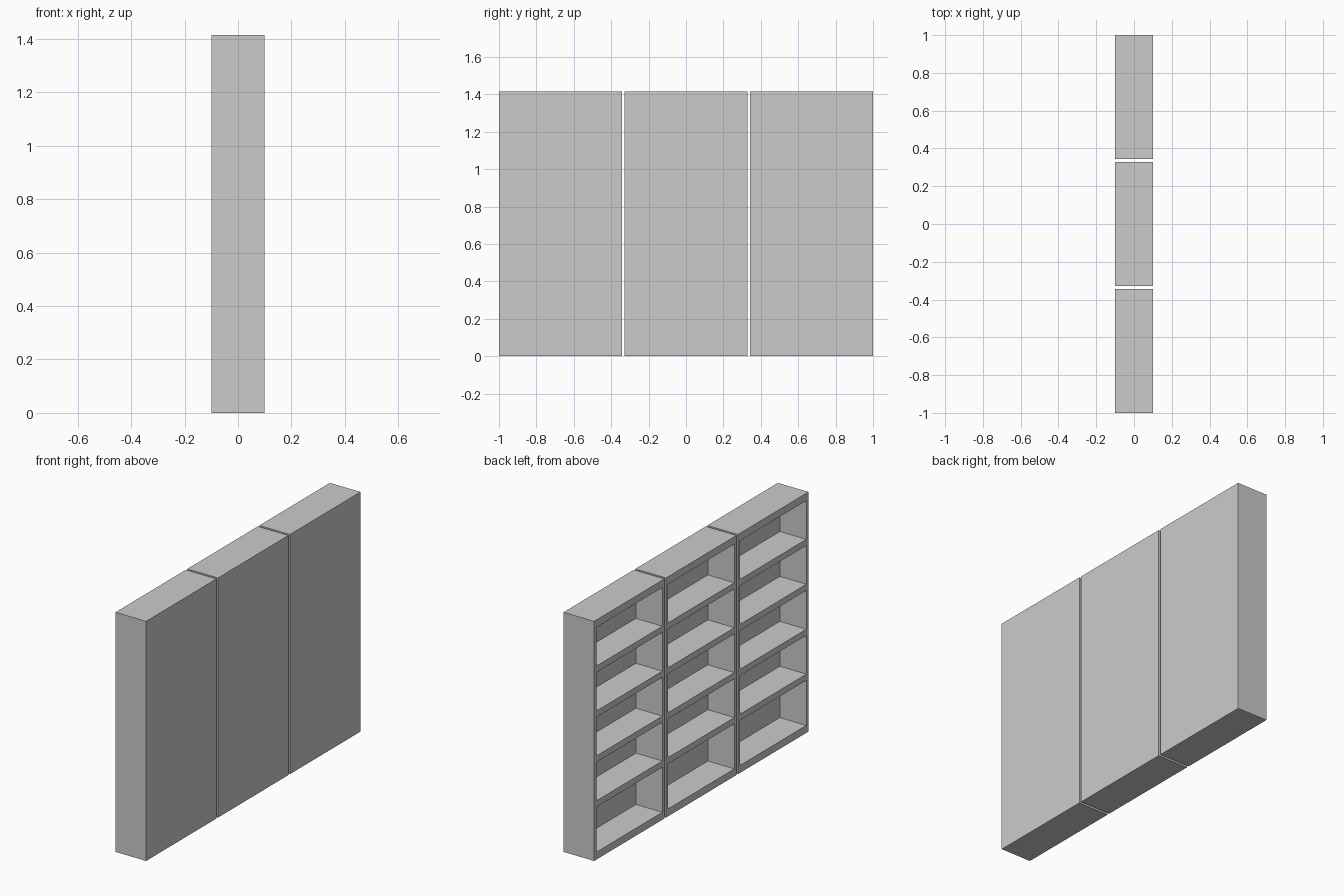
import bpy
import bmesh

if "Cube" in bpy.data.objects:
    bpy.data.objects.remove(bpy.data.objects["Cube"])

HEIGHT, DEPTH, WIDTH = 1.415, 0.2, 0.657
PITCH = 0.6715          # centre-to-centre spacing of the cases
SIDE, RAIL, SHELF = 0.02, 0.044, 0.037
TALL = 0.266            # bottom compartment height
INNER = 0.173           # compartment depth
COMPARTMENTS = 5


def row_heights():
    """Heights of every board edge, from floor to top."""
    short = (HEIGHT - 2 * RAIL - TALL - (COMPARTMENTS - 1) * SHELF) / (COMPARTMENTS - 1)
    zs = [0, RAIL, RAIL + TALL]
    for _ in range(COMPARTMENTS - 1):
        zs.append(zs[-1] + SHELF)
        zs.append(zs[-1] + short)
    return zs + [HEIGHT]


def bookcase(name, y):
    bm = bmesh.new()
    x0, x1 = -DEPTH / 2, DEPTH / 2
    half = WIDTH / 2
    ys = [-half, -half + SIDE, half - SIDE, half]
    zs = row_heights()

    # Open face: a grid of frame strips and compartment cells
    g = [[bm.verts.new((x0, b, z)) for b in ys] for z in zs]
    cells = []
    for r in range(len(zs) - 1):
        for c in range(3):
            f = bm.faces.new((g[r][c], g[r + 1][c], g[r + 1][c + 1], g[r][c + 1]))
            if c == 1 and r % 2 == 1:
                cells.append(f)

    # Outer sides, top, bottom and back
    bl, br, tr, tl = [bm.verts.new((x1, b, z)) for b, z in
                      ((-half, 0), (half, 0), (half, HEIGHT), (-half, HEIGHT))]
    bm.faces.new([row[0] for row in g] + [tl, bl])
    bm.faces.new([row[3] for row in g] + [tr, br])
    bm.faces.new(g[0] + [br, bl])
    bm.faces.new(g[-1] + [tr, tl])
    bm.faces.new((bl, br, tr, tl))

    # Push the compartments in, leaving the shelves between them
    new = bmesh.ops.extrude_discrete_faces(bm, faces=cells)["faces"]
    bmesh.ops.translate(bm, verts=[v for f in new for v in f.verts], vec=(INNER, 0, 0))

    bmesh.ops.recalc_face_normals(bm, faces=bm.faces[:])
    mesh = bpy.data.meshes.new(name)
    bm.to_mesh(mesh)
    bm.free()
    obj = bpy.data.objects.new(name, mesh)
    obj.location.y = y
    bpy.context.collection.objects.link(obj)


# Three identical bookcases side by side
for i, label in enumerate(("near", "middle", "far")):
    bookcase("bookcase_" + label, (i - 1) * PITCH)
